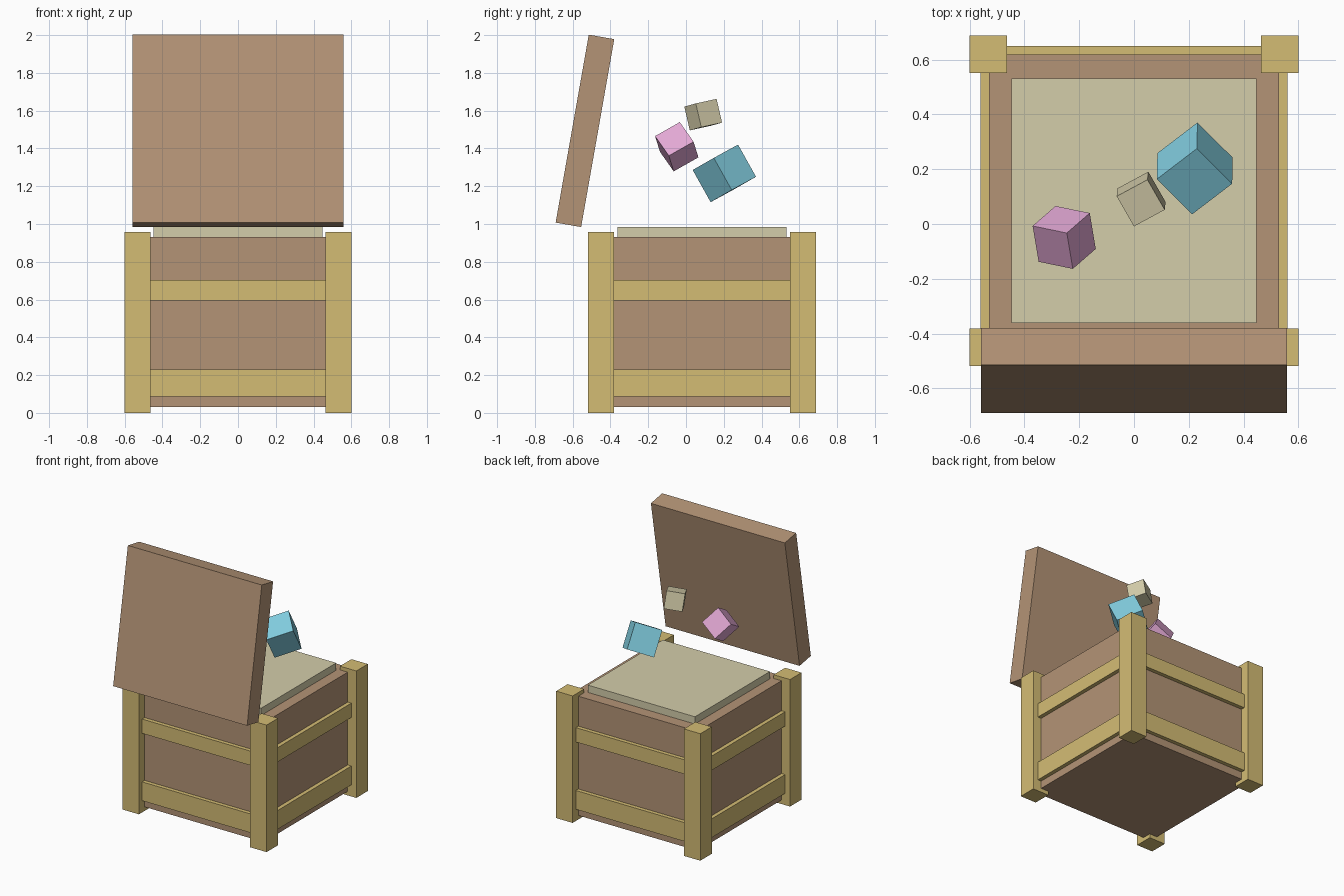
import bpy
from mathutils import Matrix, Vector
from math import radians

old = bpy.data.objects.get("Cube")
if old:
    bpy.data.objects.remove(old, do_unlink=True)


def material(name, rgb):
    """Flat material from an sRGB triple in 0-255."""
    lin = [((c / 255 + 0.055) / 1.055) ** 2.4 for c in rgb]
    mat = bpy.data.materials.new(name)
    mat.use_nodes = True
    mat.diffuse_color = (*lin, 1)
    mat.node_tree.nodes["Principled BSDF"].inputs["Base Color"].default_value = (*lin, 1)
    return mat


BROWN = material("brown wood", (180, 148, 118))
YELLOW = material("yellow wood", (212, 188, 116))
CREAM = material("cream", (212, 205, 170))
BLUE = material("sky blue", (130, 206, 224))
PINK = material("pink", (226, 168, 212))


def box(name, mat, centre, size, rotation=None):
    bpy.ops.mesh.primitive_cube_add(size=1)
    obj = bpy.context.object
    obj.name = name
    obj.data.materials.append(mat)
    turn = rotation or Matrix.Identity(3)
    obj.matrix_world = Matrix.LocRotScale(Vector(centre), turn.to_quaternion(), Vector(size))
    return obj


def tumbling_block(name, mat, centre, size, edge, other):
    """Cube turned so that two of its edges follow the given directions."""
    u = Vector(edge).normalized()
    w = u.cross(Vector(other)).normalized()
    turn = Matrix((u, w.cross(u), w)).transposed()
    box(name, mat, centre, (size, size, size), turn)


# Crate body and the filling that rises above its rim
MID_Y = 0.085
box("crate_body", BROWN, (0, MID_Y, 0.48), (1.06, 1.07, 0.9))
box("filling", CREAM, (0, MID_Y, 0.945), (0.894, 0.894, 0.08))

# Corner posts
for sx, side in ((1, "left"), (-1, "right")):
    for sy, end in ((1, "back"), (-1, "front")):
        box(f"{end}_{side}_post", YELLOW,
            (sx * 0.533, MID_Y + sy * 0.535, 0.479), (0.137, 0.137, 0.958))

# Rails on all four sides
for level, z, height in (("lower", 0.159, 0.142), ("upper", 0.65, 0.108)):
    for s, side, end in ((1, "left", "back"), (-1, "right", "front")):
        box(f"{level}_{side}_rail", YELLOW,
            (s * 0.54, MID_Y, z), (0.04, 0.96, height))
        box(f"{level}_{end}_rail", YELLOW,
            (0, MID_Y + s * 0.545, z), (0.96, 0.04, height))

# Lid flung off the front
box("lid", BROWN, (0, -0.535, 1.493), (1.118, 0.137, 1.01),
    Matrix.Rotation(radians(-10), 3, "X"))

# Blocks tumbling in the air
tumbling_block("blue_block", BLUE, (0.222, 0.203, 1.268), 0.195,
               (0.002, 0.095, -0.17), (-0.146, -0.112, -0.063))
tumbling_block("pink_block", PINK, (-0.255, -0.049, 1.409), 0.152,
               (0.084, 0.073, -0.104), (0.022, -0.131, -0.074))
tumbling_block("cream_block", CREAM, (0.026, 0.091, 1.579), 0.129,
               (0.003, 0.029, -0.125), (-0.117, -0.063, -0.018))
